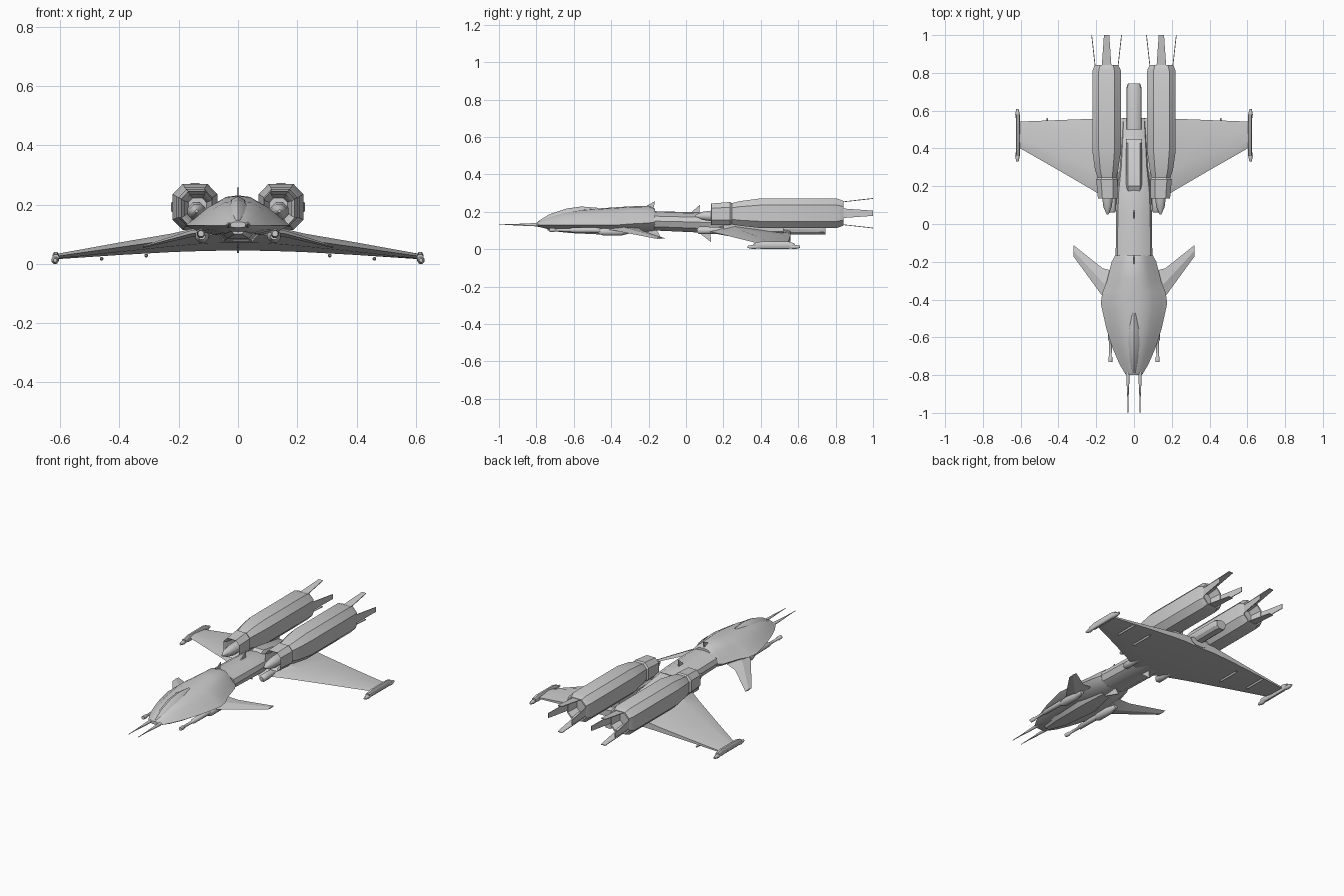
import bpy, bmesh, math
from mathutils import Vector

grey = bpy.data.materials.new("hull_grey")
grey.diffuse_color = (0.6, 0.6, 0.6, 1)


def finish(name, bm, mirror=False, angle=32):
    bmesh.ops.recalc_face_normals(bm, faces=bm.faces)
    me = bpy.data.meshes.new(name)
    bm.to_mesh(me)
    bm.free()
    ob = bpy.data.objects.new(name, me)
    bpy.context.collection.objects.link(ob)
    me.materials.append(grey)
    if mirror:
        ob.modifiers.new("mirror", 'MIRROR').use_mirror_merge = False
    bpy.ops.object.select_all(action='DESELECT')
    ob.select_set(True)
    bpy.context.view_layer.objects.active = ob
    bpy.ops.object.shade_smooth_by_angle(angle=math.radians(angle))
    return ob


def loft(name, rings, mirror=False, caps=(True, True), angle=32):
    """Skin a list of equal-length closed rings."""
    bm = bmesh.new()
    vs = [[bm.verts.new(p) for p in r] for r in rings]
    n = len(vs[0])
    for a, b in zip(vs, vs[1:]):
        for i in range(n):
            j = (i + 1) % n
            bm.faces.new((a[i], a[j], b[j], b[i]))
    if caps[0]:
        bm.faces.new(vs[0])
    if caps[1]:
        bm.faces.new(vs[-1][::-1])
    return finish(name, bm, mirror, angle)


def hull_ring(y, w, zm, top, bot, prof):
    """Symmetric section from a right-hand profile of (width, height) fractions."""
    right = [(u * w, zm + v * ((top - zm) if v > 0 else (zm - bot))) for u, v in prof]
    left = [(-x, z) for x, z in right[-2:0:-1]]
    return [(x, y, z) for x, z in right + left]


def oct_ring(y, cx, cz, hw, hh, k=0.55):
    pts = [(k, 1), (1, k), (1, -k), (k, -1), (-k, -1), (-1, -k), (-1, k), (-k, 1)]
    return [(cx + a * hw, y, cz + b * hh) for a, b in pts]


def rod(name, x, z, stations, mirror=True):
    """Round-ish bar along y; stations are (y, radius)."""
    return loft(name, [oct_ring(y, x, z, r, r, 0.41) for y, r in stations], mirror, angle=50)


def plate(name, pts, thick, axis, mirror=False):
    """Flat polygon given thickness along an axis."""
    d = Vector(axis).normalized() * thick / 2
    return loft(name, [[Vector(p) + d for p in pts], [Vector(p) - d for p in pts]], mirror)


# Forward hull
arch = [(0, 1), (0.3, 0.95), (0.58, 0.66), (0.82, 0.27), (1, 0), (0.8, -0.45), (0.45, -0.8), (0, -1)]
head = [(-0.80, 0.042, 0.13, 0.142, 0.122), (-0.74, 0.078, 0.13, 0.168, 0.108),
        (-0.66, 0.112, 0.13, 0.195, 0.098), (-0.56, 0.145, 0.13, 0.212, 0.094),
        (-0.42, 0.176, 0.13, 0.221, 0.09), (-0.36, 0.167, 0.13, 0.225, 0.09),
        (-0.30, 0.143, 0.135, 0.229, 0.09), (-0.20, 0.118, 0.14, 0.231, 0.095),
        (-0.165, 0.1, 0.145, 0.216, 0.1)]
loft("forward_hull", [hull_ring(*s, arch) for s in head])

# Canopy
cap = [(0, 1), (0.5, 0.75), (1, 0), (0.6, -1), (0, -1)]
cano = [(-0.79, 0.012, 0.135, 0.15, 0.125), (-0.73, 0.032, 0.15, 0.187, 0.13),
        (-0.64, 0.044, 0.175, 0.217, 0.15), (-0.56, 0.043, 0.185, 0.228, 0.16),
        (-0.47, 0.018, 0.2, 0.221, 0.18)]
loft("canopy", [hull_ring(*s, cap) for s in cano])

# Belly keel under the forward hull
keel = [(0, 1), (1, 0.6), (0.6, -1), (0, -1)]
loft("belly_keel", [hull_ring(y, w, 0.1, 0.115, b, keel) for y, w, b in
                    ((-0.74, 0.02, 0.1), (-0.62, 0.06, 0.086), (-0.4, 0.08, 0.076), (-0.24, 0.04, 0.09))])

# Neck, spine and tail boom
tube = [(0, 1), (0.5, 0.9), (0.9, 0.5), (1, 0), (0.85, -0.6), (0.45, -1), (0, -1)]
loft("neck", [hull_ring(y, w, z, t, b, tube) for y, w, z, t, b in
              ((-0.17, 0.097, 0.15, 0.203, 0.1), (0.05, 0.095, 0.145, 0.197, 0.09),
               (0.17, 0.09, 0.14, 0.192, 0.083), (0.30, 0.075, 0.12, 0.155, 0.07),
               (0.56, 0.06, 0.08, 0.1, 0.05))])
box = [(0, 1), (0.75, 1), (1, 0.6), (1, -1), (0, -1)]
loft("spine_housing", [hull_ring(y, 0.042, 0.14, t, 0.09, box) for y, t in
                       ((0.17, 0.185), (0.2, 0.2), (0.43, 0.165), (0.45, 0.15))])
loft("tail_boom", [hull_ring(y, w, 0.11, t, 0.078, tube) for y, w, t in
                   ((0.5, 0.04, 0.14), (0.72, 0.04, 0.14), (0.745, 0.032, 0.132))])


# Main wing: leading edge, crown, trailing top, trailing bottom, belly
def wing_ring(x, yl, zl, yc, zc, yt, zt, zb):
    return [(x, yl, zl), (x, yc, zc), (x, yt, zt), (x, yt, zb), (x, yc, zl * 0.55 + zb * 0.45 - 0.004)]


half = [(0.0, 0.06, 0.1, 0.22, 0.14, 0.555, 0.09, 0.045), (0.1, 0.105, 0.098, 0.24, 0.132, 0.56, 0.085, 0.044),
        (0.22, 0.18, 0.082, 0.29, 0.103, 0.557, 0.068, 0.04), (0.4, 0.285, 0.056, 0.37, 0.072, 0.55, 0.047, 0.03),
        (0.61, 0.405, 0.026, 0.45, 0.034, 0.542, 0.024, 0.016)]
rings = [wing_ring(-s[0], *s[1:]) for s in half[:0:-1]] + [wing_ring(*s) for s in half]
loft("main_wing", rings, angle=20)

# Wing tip pods with rods above and below
loft("wingtip_plate", [oct_ring(y, 0.615, 0.021, 0.011, h, 0.5) for y, h in
                       ((0.36, 0.01), (0.4, 0.019), (0.55, 0.019), (0.58, 0.01))], True)
rod("wingtip_rod", 0.617, 0.012, ((0.33, 0.006), (0.36, 0.012), (0.38, 0.009), (0.56, 0.009), (0.58, 0.012), (0.61, 0.006)))

# Thin rods under the wing
for x, z, y in ((0.31, 0.028, 0.36), (0.46, 0.017, 0.41)):
    rod("underwing_rod", x, z, ((y, 0.003), (y + 0.02, 0.006), (y + 0.13, 0.006), (y + 0.15, 0.003)))

# Engine nacelles, with hollow intake and nozzle
CX, CZ = 0.145, 0.192
eng = [(0.24, 0.137, 0.19, 0.03, 0.032), (0.15, 0.137, 0.187, 0.044, 0.046), (0.135, 0.139, 0.187, 0.052, 0.057),
       (0.235, 0.143, 0.19, 0.057, 0.062), (0.245, 0.143, 0.19, 0.05, 0.056), (0.29, CX, 0.191, 0.062, 0.066),
       (0.39, CX, CZ, 0.076, 0.078), (0.81, CX, CZ, 0.076, 0.078), (0.842, CX, CZ, 0.063, 0.066),
       (0.842, CX, CZ, 0.056, 0.058), (0.78, CX, CZ, 0.04, 0.042)]
loft("engine_nacelle", [oct_ring(*s) for s in eng], True)

# Intake cone and the small barrel beneath it
rod("intake_cone", 0.14, 0.178, ((0.05, 0.005), (0.09, 0.022), (0.15, 0.03), (0.24, 0.03)))
rod("intake_barrel", 0.115, 0.1, ((0.06, 0.012), (0.07, 0.02), (0.12, 0.02), (0.24, 0.014)))

# Pylon joining each engine to the wing
loft("engine_pylon", [oct_ring(y, 0.115, 0.115, 0.03, 0.03, 0.7) for y in (0.2, 0.52)], True)

# Four exhaust petals per engine
for sx, sz in ((0, 1), (0, -1), (1, 0), (-1, 0)):
    pts = []
    for y, d, w in ((0.83, 0.06, 0.026), (1.0, 0.079, 0.014)):
        for s in ((-1, 1) if y < 0.9 else (1, -1)):
            pts.append((CX + sx * d + s * w * abs(sz), y, CZ + sz * d + s * w * abs(sx)))
    plate("exhaust_petal", pts, 0.004, (sx, 0, sz), True)

# Canards
loft("canard", [[(x, yl, z), (x, (yl + yt) / 2, z + t), (x, yt, z), (x, (yl + yt) / 2, z - t)]
                for x, yl, yt, z, t in ((0.1, -0.47, -0.25, 0.112, 0.013), (0.165, -0.385, -0.235, 0.1, 0.011),
                                        (0.32, -0.172, -0.112, 0.058, 0.004))], True, angle=15)

# Nose probes, cheek guns and gun pods
rod("nose_probe", 0.032, 0.131, ((-1.0, 0.0015), (-0.93, 0.003), (-0.8, 0.009), (-0.74, 0.01)))
rod("cheek_gun", 0.125, 0.102, ((-0.73, 0.01), (-0.705, 0.011), (-0.7, 0.007), (-0.62, 0.008), (-0.61, 0.013), (-0.46, 0.015)))
rod("gun_pod", 0.122, 0.094, ((-0.47, 0.012), (-0.44, 0.022), (-0.35, 0.022), (-0.3, 0.01)))

# Small swept fins along the centre line, as (y, z) outlines
for name, o in (("dorsal_fin", ((-0.24, 0.215), (-0.165, 0.257), (-0.175, 0.215))),
                ("spine_fin", ((0.02, 0.19), (0.075, 0.238), (0.07, 0.19))),
                ("chin_fin", ((-0.28, 0.1), (-0.13, 0.053), (-0.16, 0.11))),
                ("keel_fin", ((0.06, 0.095), (0.135, 0.037), (0.13, 0.09)))):
    plate(name, [(0, y, z) for y, z in o], 0.006, (1, 0, 0))
